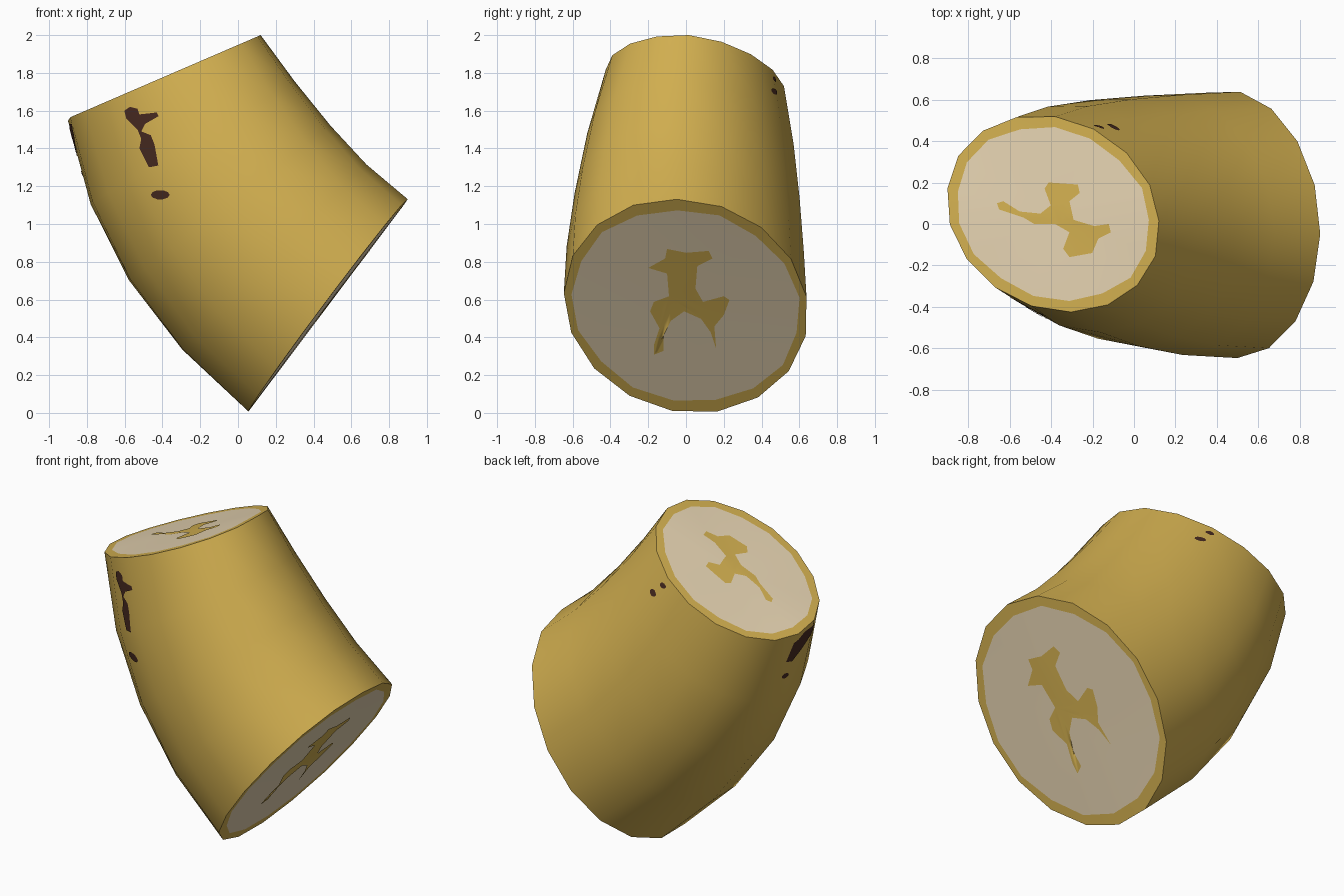
import bpy, bmesh, math
from mathutils import Vector
from mathutils.bvhtree import BVHTree

if "Cube" in bpy.data.objects:
    bpy.data.objects.remove(bpy.data.objects["Cube"])


def material(name, rgb):
    m = bpy.data.materials.new(name)
    m.diffuse_color = (*rgb, 1)
    m.use_nodes = True
    m.node_tree.nodes["Principled BSDF"].inputs["Base Color"].default_value = m.diffuse_color
    return m


peel = material("yellow peel", (0.645, 0.43, 0.08))
flesh = material("cream flesh", (0.785, 0.65, 0.44))
brown = material("dark brown", (0.06, 0.022, 0.014))

SIDES = 17
# rings: left x, left z, right x, right z, centre y, half width in y, skew, back drop, front recess
RINGS = [(-0.90, 1.56, 0.12, 2.00, 0.05, 0.475, 0.15, 0.055, 0.0),
         (-0.78, 1.11, 0.30, 1.755, 0.027, 0.55, 0.13, 0.02, 0.0),
         (-0.58, 0.70, 0.49, 1.52, 0.01, 0.60, 0.11, 0.0, 0.0),
         (-0.30, 0.33, 0.68, 1.315, 0.0, 0.632, 0.09, 0.0, 0.01),
         (0.05, 0.00, 0.90, 1.13, 0.0, 0.647, 0.08, 0.0, 0.022)]


def ring(lx, lz, rx, rz, cy, w, skew, drop, recess):
    pts = []
    for k in range(SIDES):
        t = math.pi + 0.11 + 2 * math.pi * k / SIDES
        s = math.sin(t)
        c = max(-1, min(1, math.cos(t) - skew * s))
        near = max(0, -s) * recess
        pts.append(Vector(((lx + rx) / 2 + (rx - lx) / 2 * c - 0.8 * near,
                           cy + w * s,
                           (lz + rz) / 2 + (rz - lz) / 2 * c - drop * max(0, s) + 0.6 * near)))
    return pts


def finish(bm, name, mats):
    mesh = bpy.data.meshes.new(name)
    bm.to_mesh(mesh)
    bm.free()
    for m in mats:
        mesh.materials.append(m)
    ob = bpy.data.objects.new(name, mesh)
    bpy.context.collection.objects.link(ob)
    return ob


# curved fruit body: lofted rings with a peel rim and flesh on each cut end
bm = bmesh.new()
loops = [[bm.verts.new(p) for p in ring(*r)] for r in RINGS]


def bridge(a, b):
    for k in range(SIDES):
        j = (k + 1) % SIDES
        bm.faces.new((a[k], a[j], b[j], b[k]))


for a, b in zip(loops, loops[1:]):
    bridge(a, b)
for loop, along, across in ((loops[0], 0.91, 0.885), (loops[-1], 0.9, 0.935)):
    mid = sum((v.co for v in loop), Vector()) / SIDES
    inner = []
    for k, v in enumerate(loop):
        d = v.co - mid
        s = 1 + 0.012 * math.sin(k * 2.3)
        inner.append(bm.verts.new(mid + Vector((d.x * along, d.y * across, d.z * along)) * s))
    bridge(loop, inner)
    centre = bm.verts.new(mid)
    for k in range(SIDES):
        bm.faces.new((inner[k], inner[(k + 1) % SIDES], centre)).material_index = 1
bmesh.ops.recalc_face_normals(bm, faces=bm.faces)
tree = BVHTree.FromBMesh(bm)
body = finish(bm, "fruit_body", [peel, flesh])
bpy.context.view_layer.objects.active = body
body.select_set(True)
bpy.ops.object.shade_smooth_by_angle(angle=math.radians(35))


def patch(name, outline, place, direction, mat, lift=0.004):
    """Project a flat outline onto the body as a very thin plate."""
    d = Vector(direction)
    b = bmesh.new()
    f = b.faces.new([b.verts.new(place(*p)) for p in outline])
    f.normal_update()
    bmesh.ops.triangulate(b, faces=[f], ngon_method='EAR_CLIP')
    bmesh.ops.subdivide_edges(b, edges=b.edges[:], cuts=2, use_grid_fill=True)
    missed = []
    for v in b.verts:
        hit, n, _, _ = tree.ray_cast(v.co, d)
        if hit:
            v.co = hit + n * lift
        else:
            missed.append(v)
    bmesh.ops.delete(b, geom=missed, context='VERTS')
    b.normal_update()
    for f in b.faces:
        if f.normal.dot(d) > 0:
            f.normal_flip()
    ob = finish(b, name, [mat])
    for p in ob.data.polygons:
        p.use_smooth = True


def oval(x, z, a, b):
    return [(x + a * math.cos(i * math.pi / 5), z + b * math.sin(i * math.pi / 5)) for i in range(10)]


# seed cores on the two cut ends
top_core = [(-.66, .10), (-.63, .11), (-.55, .06), (-.45, .05), (-.40, .09), (-.43, .17), (-.41, .20),
            (-.27, .19), (-.26, .15), (-.31, .11), (-.29, .02), (-.19, -.01), (-.12, .0), (-.11, -.04),
            (-.17, -.07), (-.20, -.14), (-.31, -.16), (-.34, -.12), (-.31, -.04), (-.38, .0),
            (-.48, .0), (-.53, .03), (-.65, .07)]
patch("top_core", top_core, lambda x, y: Vector((x, y, 3)), (0, 0, -1), peel)
low_core = [(-.20, .77), (-.11, .82), (-.10, .87), (0, .85), (.12, .86), (.14, .82), (.06, .78),
            (.05, .66), (.09, .59), (.20, .62), (.23, .60), (.20, .52), (.15, .46), (.16, .34),
            (.13, .43), (.08, .50), (-.01, .54), (-.08, .49), (-.12, .41), (-.12, .33), (-.17, .31),
            (-.17, .36), (-.14, .45), (-.19, .54), (-.17, .59), (-.09, .62), (-.10, .74)]
patch("bottom_core", low_core, lambda y, z: Vector((3, y, z)), (-1, 0, 0), peel)

# brown bruises on the peel
bruise = [(-.60, 1.60), (-.57, 1.62), (-.53, 1.61), (-.52, 1.58), (-.43, 1.59), (-.42, 1.57),
          (-.49, 1.53), (-.51, 1.49), (-.46, 1.47), (-.44, 1.42), (-.42, 1.31), (-.47, 1.30),
          (-.50, 1.36), (-.52, 1.40), (-.51, 1.45), (-.53, 1.50), (-.59, 1.56)]
left_bruise = [(-.01, 1.53), (.10, 1.53), (.19, 1.49), (.21, 1.37), (.17, 1.36), (.08, 1.41), (0, 1.47)]
front = lambda x, z: Vector((x, -3, z))
back = lambda x, z: Vector((x, 3, z))
left = lambda y, z: Vector((-3, y, z))
patch("front_bruise", bruise, front, (0, 1, 0), brown)
patch("front_spot", oval(-.41, 1.155, .05, .025), front, (0, 1, 0), brown)
patch("left_bruise", left_bruise, left, (1, 0, 0), brown)
patch("left_spot", oval(.19, 1.27, .022, .018), left, (1, 0, 0), brown)
patch("back_spot_low", oval(-.10, 1.70, .03, .018), back, (0, -1, 0), brown)
patch("back_spot_high", oval(-.17, 1.765, .025, .015), back, (0, -1, 0), brown)
